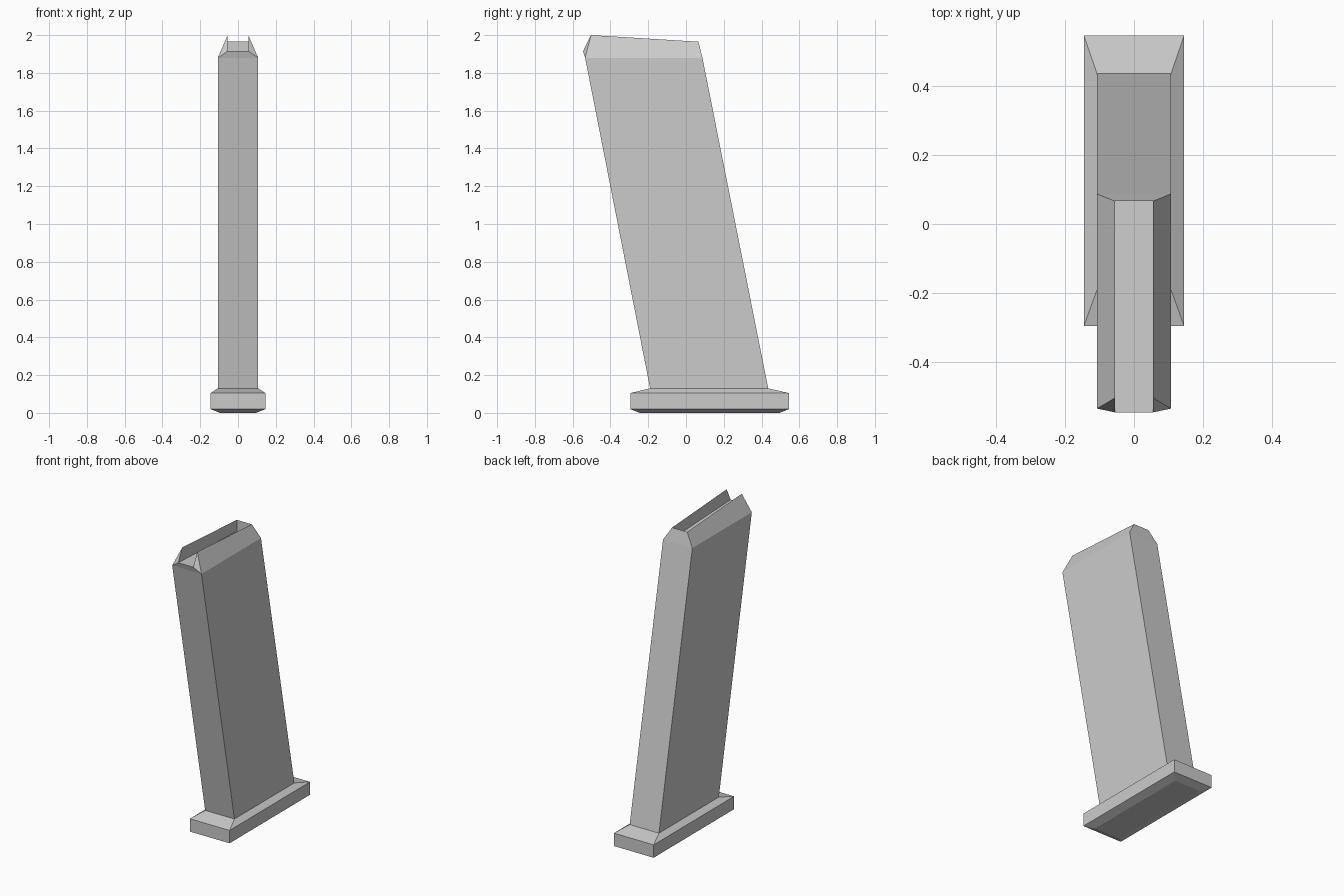
import bpy, bmesh

if "Cube" in bpy.data.objects:
    bpy.data.objects.remove(bpy.data.objects["Cube"])


def ring(bm, half_x, front, back):
    """Four corners, counter-clockwise from front left; front/back are (y, z)."""
    return [bm.verts.new((x, y, z)) for x, (y, z) in
            ((-half_x, front), (half_x, front), (half_x, back), (-half_x, back))]


def bridge(bm, a, b, sides=(0, 1, 2, 3)):
    for i in sides:
        j = (i + 1) % 4
        bm.faces.new((a[i], a[j], b[j], b[i]))


def finish(bm, name):
    mesh = bpy.data.meshes.new(name)
    bm.to_mesh(mesh)
    bm.free()
    obj = bpy.data.objects.new(name, mesh)
    bpy.context.collection.objects.link(obj)
    return obj


# Base plate: chamfered slab, its top opening filled by the body
bm = bmesh.new()
levels = [ring(bm, hx, (y0, z), (y1, z)) for hx, y0, y1, z in (
    (0.095, -0.245, 0.495, 0.0),
    (0.145, -0.295, 0.545, 0.02),
    (0.145, -0.295, 0.545, 0.105),
    (0.107, -0.19, 0.435, 0.13))]
for low, high in zip(levels, levels[1:]):
    bridge(bm, low, high)
bm.faces.new(levels[0][::-1])
finish(bm, "base_plate")

# Slanted body with feed lips and a sunken floor, open at the front
bm = bmesh.new()
bottom = ring(bm, 0.107, (-0.19, 0.13), (0.435, 0.13))
crease = ring(bm, 0.107, (-0.534, 1.88), (0.087, 1.88))
lips = ring(bm, 0.055, (-0.503, 2.0), (0.066, 1.965))
floor = ring(bm, 0.055, (-0.545, 1.915), (0.066, 1.89))
bridge(bm, bottom, crease)
bridge(bm, crease, lips, (1, 2, 3))
bridge(bm, lips, floor, (1, 2, 3))
bridge(bm, crease, floor, (0,))
bm.faces.new(floor)
# Front ends of the two lips
bm.faces.new((crease[1], lips[1], floor[1]))
bm.faces.new((crease[0], floor[0], lips[0]))
finish(bm, "magazine_body")
